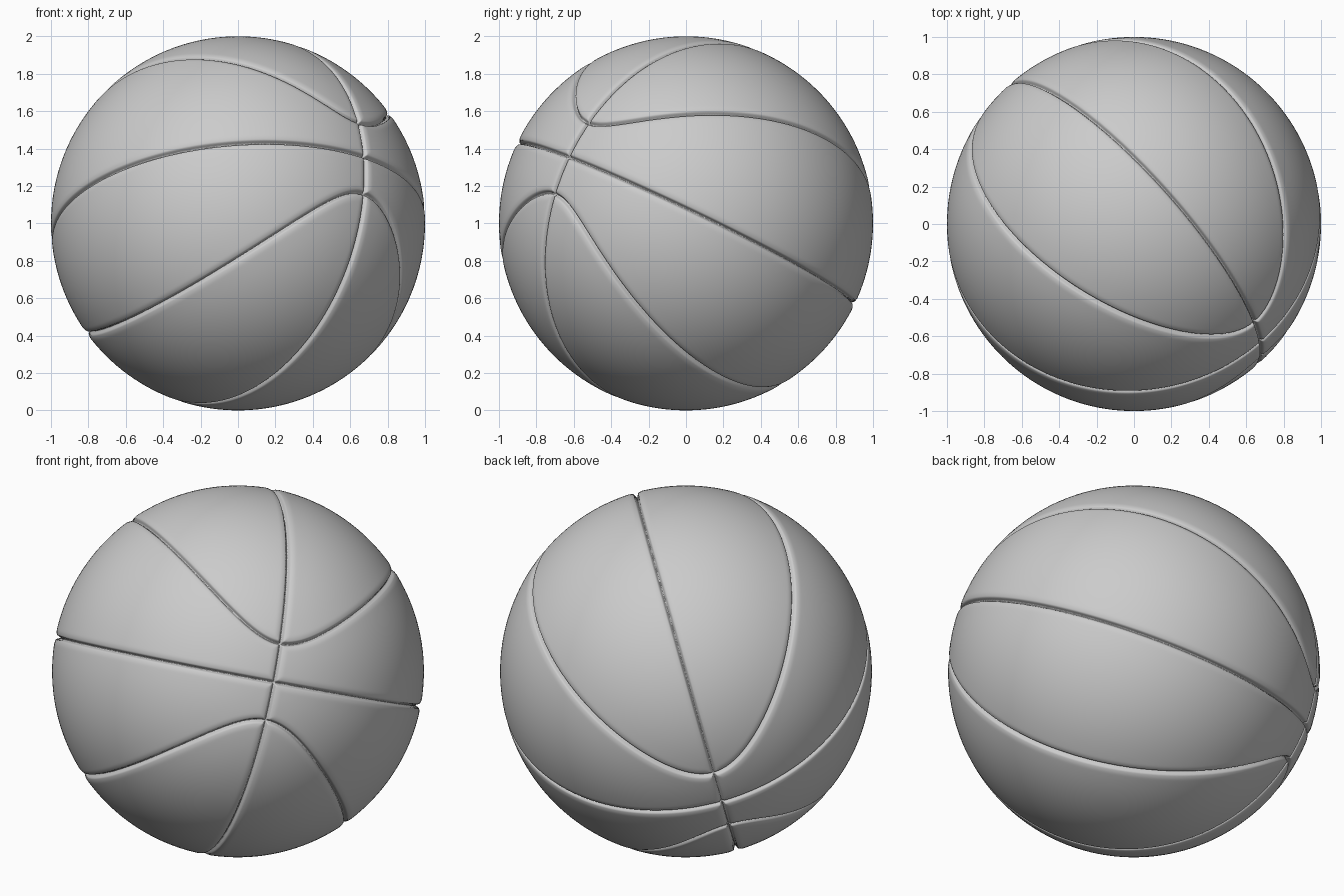
import bpy, bmesh, math
from mathutils import Vector

if "Cube" in bpy.data.objects:
    bpy.data.objects.remove(bpy.data.objects["Cube"])

# Seam frame: P = where the two great-circle seams cross, N = normal of the main seam
N = Vector((-0.073, 0.43, 0.90)).normalized()
P = Vector((0.685, -0.635, 0.36))
P = (P - N * P.dot(N)).normalized()
Q = N.cross(P)
A, B = 0.977, 0.71          # half axes of the two oval side seams


def seam_distance(v):
    """Approximate distance on the unit sphere to the nearest seam."""
    x, y, z = v.dot(P), v.dot(Q), v.dot(N)
    k = math.sqrt((x / A) ** 2 + (y / B) ** 2)
    oval = 1.0
    if k > 0.3:
        gx, gy = x / (A * A * k), y / (B * B * k)
        slope = math.sqrt(max(gx * gx + gy * gy - k * k, 1e-6))
        oval = abs(k - 1) / slope
    return min(abs(y), abs(z), oval)


def groove_depth(d):
    """Rounded shoulders with a narrow steep channel in the middle."""
    shoulder = 0.013 * max(0.0, 1 - d / 0.042) ** 2
    t = min(1.0, d / 0.014)
    return shoulder + 0.018 * (1 - t * t * (3 - 2 * t))


# Ball: sphere refined along the seams, then pressed inward there
bm = bmesh.new()
bmesh.ops.create_icosphere(bm, subdivisions=6, radius=1)
for band in (0.06, 0.048, 0.019):
    near = {v for v in bm.verts if seam_distance(v.co.normalized()) < band}
    edges = [e for e in bm.edges if e.verts[0] in near or e.verts[1] in near]
    bmesh.ops.subdivide_edges(bm, edges=edges, cuts=1)
    for v in bm.verts:
        v.co.normalize()
    bmesh.ops.triangulate(bm, faces=[f for f in bm.faces if len(f.verts) > 3])

for v in bm.verts:
    v.co *= 1 - groove_depth(seam_distance(v.co))
for f in bm.faces:
    f.smooth = True
bmesh.ops.recalc_face_normals(bm, faces=bm.faces)

mesh = bpy.data.meshes.new("ball")
bm.to_mesh(mesh)
bm.free()
ball = bpy.data.objects.new("ball", mesh)
ball.location = (0, 0, 1)
bpy.context.collection.objects.link(ball)
